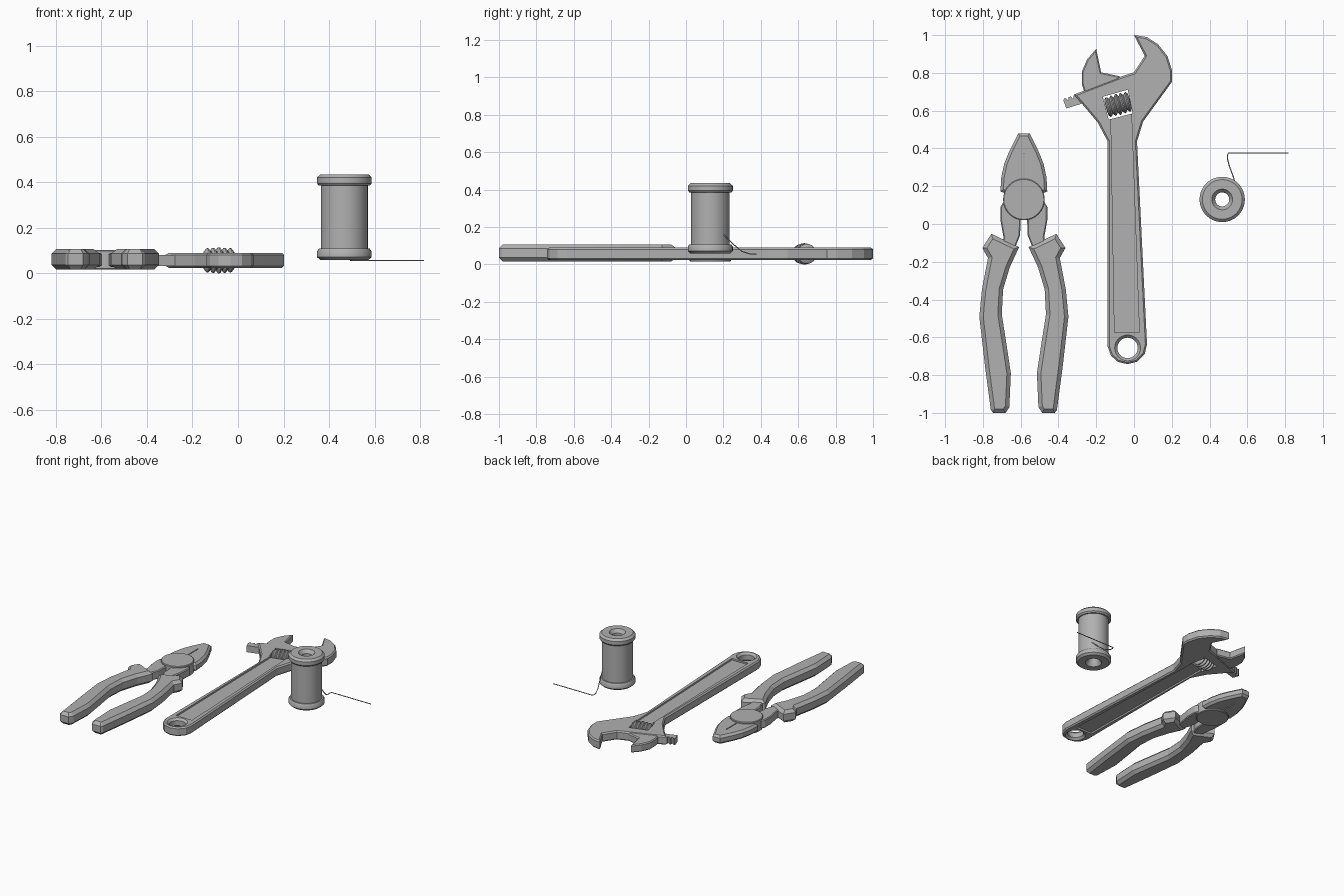
import bpy, bmesh
from math import sin, cos, pi, radians
from mathutils import Matrix, Vector

if "Cube" in bpy.data.objects:
    bpy.data.objects.remove(bpy.data.objects["Cube"])

GREY = bpy.data.materials.new("dark_grey")
GREY.diffuse_color = (0.44, 0.44, 0.44, 1)
GREY.use_nodes = True
GREY.node_tree.nodes["Principled BSDF"].inputs["Base Color"].default_value = GREY.diffuse_color


def finish(name, bm, loc=(0, 0, 0), smooth=False):
    bmesh.ops.recalc_face_normals(bm, faces=bm.faces)
    me = bpy.data.meshes.new(name)
    bm.to_mesh(me)
    bm.free()
    me.materials.append(GREY)
    ob = bpy.data.objects.new(name, me)
    bpy.context.collection.objects.link(ob)
    ob.location = loc
    if smooth:
        bpy.ops.object.select_all(action='DESELECT')
        ob.select_set(True)
        bpy.context.view_layer.objects.active = ob
        bpy.ops.object.shade_smooth_by_angle(angle=radians(35))
    return ob


def prism(name, pts, z0, z1, chamfer=0, loc=(0, 0, 0), mirror=False):
    """Extruded outline with chamfered top and bottom rims."""
    bm = bmesh.new()
    base = bm.faces.new([bm.verts.new((x, y, z0)) for x, y in pts])
    ext = bmesh.ops.extrude_face_region(bm, geom=[base], use_keep_orig=True)
    bmesh.ops.translate(bm, vec=(0, 0, z1 - z0),
                        verts=[g for g in ext['geom'] if isinstance(g, bmesh.types.BMVert)])
    bmesh.ops.recalc_face_normals(bm, faces=bm.faces)
    if chamfer:
        rim = [e for e in bm.edges if abs(e.verts[0].co.z - e.verts[1].co.z) < 1e-5]
        bmesh.ops.bevel(bm, geom=rim, offset=chamfer, segments=1, profile=0.5,
                        affect='EDGES', clamp_overlap=False)
    ob = finish(name, bm, loc)
    if mirror:
        ob.modifiers.new("mirror", 'MIRROR')
    return ob


def both_sides(half):
    """Close a right-hand outline with its mirror image."""
    return half + [(-x, y) for x, y in reversed(half)]


def lathe(name, prof, n=32, loc=(0, 0, 0), closed=False, matrix=None):
    """Revolve (radius, height) points around z."""
    bm = bmesh.new()
    rings = [[bm.verts.new((r * cos(2 * pi * i / n), r * sin(2 * pi * i / n), z))
              for i in range(n)] for r, z in prof]
    pairs = list(zip(rings, rings[1:])) + ([(rings[-1], rings[0])] if closed else [])
    for a, b in pairs:
        for i in range(n):
            j = (i + 1) % n
            bm.faces.new((a[i], a[j], b[j], b[i]))
    if not closed:
        bm.faces.new(rings[0])
        bm.faces.new(rings[-1])
    if matrix:
        bm.transform(matrix)
    return finish(name, bm, loc, smooth=True)


def cut(target, cutter):
    m = target.modifiers.new("cut", 'BOOLEAN')
    m.operation, m.solver, m.object = 'DIFFERENCE', 'EXACT', cutter
    bpy.context.view_layer.objects.active = target
    bpy.ops.object.modifier_apply(modifier=m.name)
    bpy.data.objects.remove(cutter)


# Pliers: jaws with a cutting slit, necks and grips around one pivot
P = (-0.583, 0, 0)
jaws = prism("pliers_jaws", both_sides([
    (0.07, 0.08), (0.105, 0.165), (0.124, 0.172), (0.12, 0.246), (0.104, 0.32), (0.078, 0.384),
    (0.03, 0.48)]), 0.028, 0.09, 0.015, P)
cut(jaws, prism("slit_cutter", both_sides([(0.003, 0.2), (0.003, 0.37)]), -0.1, 0.2, loc=P))
prism("pliers_necks", both_sides([
    (0.017, 0.025), (0.02, -0.06), (0.06, -0.16), (0.12, -0.16), (0.108, -0.07), (0.124, 0.02),
    (0.124, 0.09), (0.1, 0.13)]), 0.028, 0.09, 0.006, P)
prism("pliers_grips", [(0.172, -0.052), (0.22, -0.127), (0.19, -0.18), (0.222, -0.346), (0.236, -0.49),
                       (0.205, -0.76), (0.175, -0.985), (0.163, -1), (0.097, -1), (0.077, -0.97),
                       (0.069, -0.79), (0.09, -0.65), (0.117, -0.478), (0.11, -0.346), (0.075, -0.23),
                       (0.025, -0.122)],
      0.016, 0.107, 0.021, P, True)
lathe("pliers_pivot", [(0.106, 0.016), (0.11, 0.02), (0.11, 0.098), (0.106, 0.102)],
      loc=(-0.583, 0.13, 0))

# Wrench body: handle and fixed jaw in one outline
Z0, Z1, ZC = 0.024, 0.09, 0.057
body = prism("wrench_body", [
    (0.0, 1.0), (0.067, 0.99), (0.127, 0.952), (0.178, 0.888), (0.202, 0.81), (0.202, 0.754),
    (0.112, 0.63), (0.048, 0.542), (0.016, 0.437), (0.069, -0.637), (0.057, -0.687), (0.017, -0.729),
    (-0.034, -0.742), (-0.085, -0.73), (-0.122, -0.697), (-0.139, -0.65), (-0.139, 0.437),
    (-0.192, 0.537), (-0.27, 0.63), (-0.319, 0.685), (-0.075, 0.778), (0.0, 0.803), (0.057, 0.89)],
    Z0, Z1, 0.009)
window = [(-0.165, 0.674), (-0.033, 0.711), (-0.007, 0.585), (-0.134, 0.553)]
cut(body, prism("window_cutter", window, -0.1, 0.2))
recess = [(-0.122, 0.565), (-0.014, 0.59), (0.028, -0.574), (-0.103, -0.574)]
for z0, z1 in ((-0.05, Z0 + 0.012), (Z1 - 0.012, 0.2)):
    cut(body, prism("recess_cutter", recess, z0, z1))
cut(body, lathe("hole_cutter", [(0.083, ZC - 0.048), (0.054, ZC - 0.018), (0.054, ZC + 0.018),
                                (0.083, ZC + 0.048)], loc=(-0.034, -0.656, 0)))

# Wrench sliding jaw with its toothed rack
prism("sliding_jaw", [(-0.2, 0.927), (-0.248, 0.872), (-0.276, 0.807), (-0.276, 0.74), (-0.262, 0.695),
                      (-0.08, 0.765), (-0.075, 0.782), (-0.174, 0.803)], 0.028, 0.086, 0.007)
rack_dir = Vector((cos(radians(17)), sin(radians(17))))
rack_up = Vector((-rack_dir.y, rack_dir.x))
start = Vector((-0.358, 0.612))
rack = [(0, 0), (0.14, 0), (0.14, 0.04)]
for k in range(4, -1, -1):
    rack += [(k * 0.027 + 0.019, 0.04), (k * 0.027 + 0.014, 0.053), (k * 0.027 + 0.002, 0.053),
             (k * 0.027 - 0.003, 0.04)]
prism("jaw_rack", [tuple(start + rack_dir * a + rack_up * b) for a, b in rack], 0.033, 0.081)

# Wrench adjusting worm
worm = [(0.02, -0.066)]
for k in range(5):
    a = -0.064 + k * 0.026
    r = 0.057 - 0.002 * abs(k - 2)
    worm += [(0.042, a), (r, a + 0.009), (r, a + 0.015), (0.042, a + 0.024)]
worm.append((0.02, 0.066))
turn = Matrix.Rotation(radians(15), 4, 'Z') @ Matrix.Rotation(pi / 2, 4, 'Y')
lathe("adjusting_worm", worm, 24, (-0.084, 0.633, ZC), matrix=turn)

# Spool with a through hole
lathe("wire_spool", [(0.037, 0.085), (0.055, 0.058), (0.105, 0.058), (0.12, 0.071), (0.12, 0.096),
                     (0.112, 0.108), (0.103, 0.108), (0.103, 0.385), (0.112, 0.385), (0.12, 0.395),
                     (0.12, 0.421), (0.105, 0.435), (0.055, 0.435), (0.037, 0.41)],
      40, (0.467, 0.13, 0), closed=True)

# Loose wire end
cu = bpy.data.curves.new("loose_wire", 'CURVE')
cu.dimensions, cu.bevel_depth, cu.bevel_resolution, cu.use_fill_caps = '3D', 0.003, 1, True
cu.materials.append(GREY)
path = [(0.542, 0.19, 0.17), (0.526, 0.25, 0.11), (0.507, 0.3, 0.07), (0.496, 0.34, 0.057),
        (0.494, 0.362, 0.056), (0.5, 0.376, 0.056), (0.817, 0.376, 0.056)]
sp = cu.splines.new('POLY')
sp.points.add(len(path) - 1)
for p, co in zip(sp.points, path):
    p.co = (*co, 1)
bpy.context.collection.objects.link(bpy.data.objects.new("loose_wire", cu))
